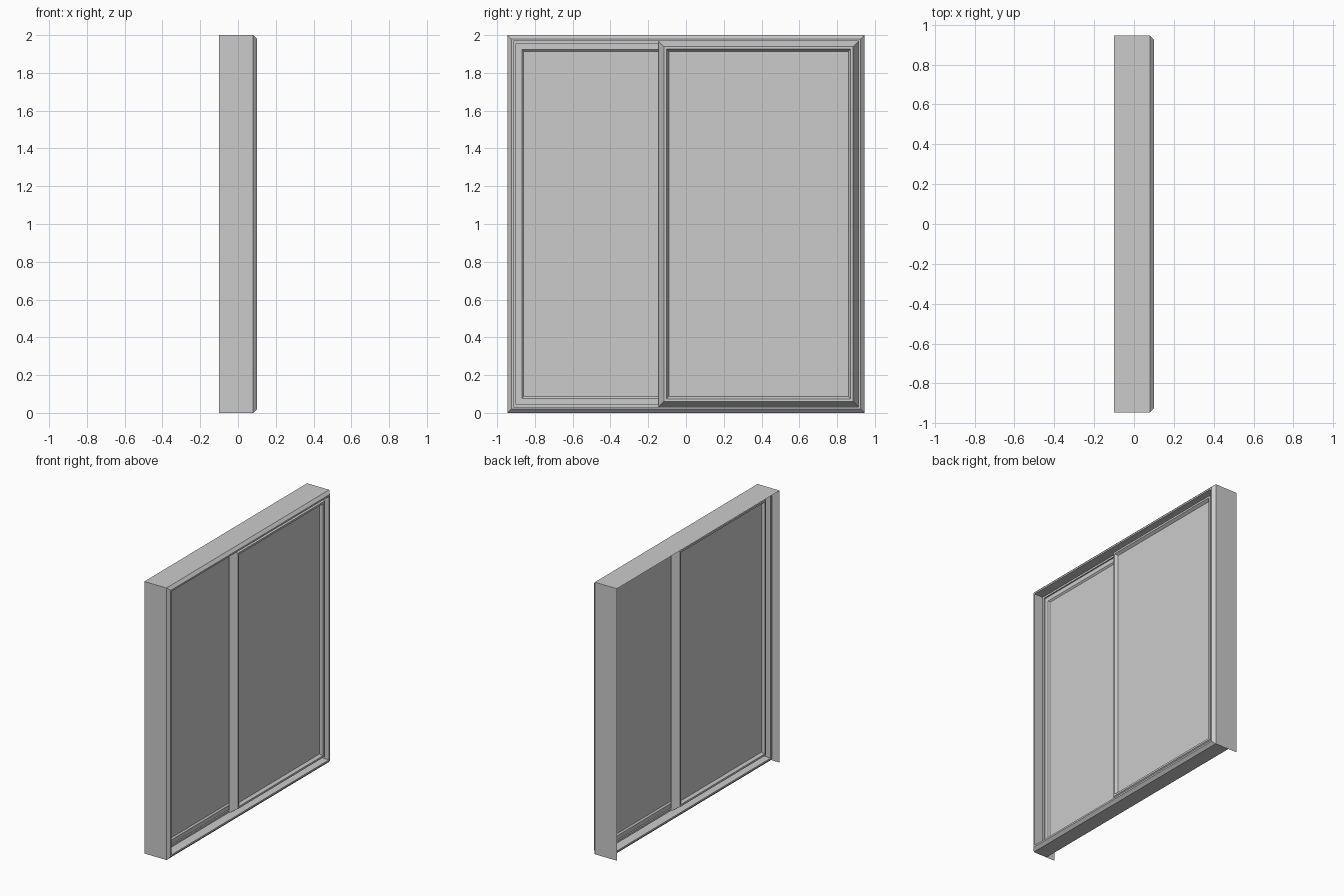
import bpy, bmesh

if "Cube" in bpy.data.objects:
    bpy.data.objects.remove(bpy.data.objects["Cube"])

W, H = 0.945, 2.0          # half width, height
MID = 0.025                # the frame mirrors front/back about this x


def make_object(name, bm):
    bmesh.ops.recalc_face_normals(bm, faces=bm.faces)
    me = bpy.data.meshes.new(name)
    bm.to_mesh(me)
    bm.free()
    ob = bpy.data.objects.new(name, me)
    bpy.context.collection.objects.link(ob)
    return ob


def ring(name, y0, y1, z0, z1, profile):
    """Mitred rectangular frame; profile = closed loop of (inset, x)."""
    bm = bmesh.new()
    loops = []
    for y, z, sy, sz in ((y0, z0, 1, 1), (y1, z0, -1, 1), (y1, z1, -1, -1), (y0, z1, 1, -1)):
        loops.append([bm.verts.new((x, y + sy * d, z + sz * d)) for d, x in profile])
    n = len(profile)
    for c in range(4):
        a, b = loops[c], loops[(c + 1) % 4]
        for i in range(n):
            j = (i + 1) % n
            bm.faces.new((a[i], a[j], b[j], b[i]))
    return make_object(name, bm)


def box(name, x0, x1, y0, y1, z0, z1):
    bm = bmesh.new()
    bmesh.ops.create_cube(bm, size=1)
    for v in bm.verts:
        v.co.x = x0 if v.co.x < 0 else x1
        v.co.y = y0 if v.co.y < 0 else y1
        v.co.z = z0 if v.co.z < 0 else z1
    return make_object(name, bm)


def sheet(name, points):
    bm = bmesh.new()
    bm.faces.new([bm.verts.new(p) for p in points])
    return make_object(name, bm)


# Outer frame: chamfered both sides, with a centre track between the sashes
half = [(0, 0.08), (0.02, 0.10), (0.032, 0.10), (0.032, 0.03), (0.045, 0.03)]
outer = half + [(d, 2 * MID - x) for d, x in reversed(half)]
ring("outer_frame", -W, W, 0, H, outer)

# Reveal lining behind the frame: head and both jambs, open at the sill
XB, XF = -0.10, -0.03
sheet("head_lining", [(XB, -W, H), (XF, -W, H), (XF, W, H), (XB, W, H)])
for side, y in (("left", -W), ("right", W)):
    sheet(side + "_jamb_lining", [(XB, y, 0), (XF, y, 0), (XF, y, H), (XB, y, H)])

# Two sliding sashes: the right one in front, the left one behind it
IN = 0.032                 # sash edge inside the frame
OVER = 0.145               # reach past the centre line
GLASS = 0.054
sash = [(0, 0.03), (0, 0.035), (0.028, 0.082), (0.042, 0.082),
        (GLASS, 0.062), (GLASS, 0.04), (0.044, 0.03)]
for name, s in (("front", 1), ("rear", -1)):
    y0, y1 = sorted((-s * OVER, s * (W - IN)))
    prof = [(d, MID + s * (x - MID)) for d, x in sash]
    ring(name + "_sash", y0, y1, IN, H - IN, prof)
    g0, g1 = sorted((MID + s * (0.062 - MID), MID + s * (0.04 - MID)))
    box(name + "_pane", g0, g1, y0 + GLASS, y1 - GLASS, IN + GLASS, H - IN - GLASS)
